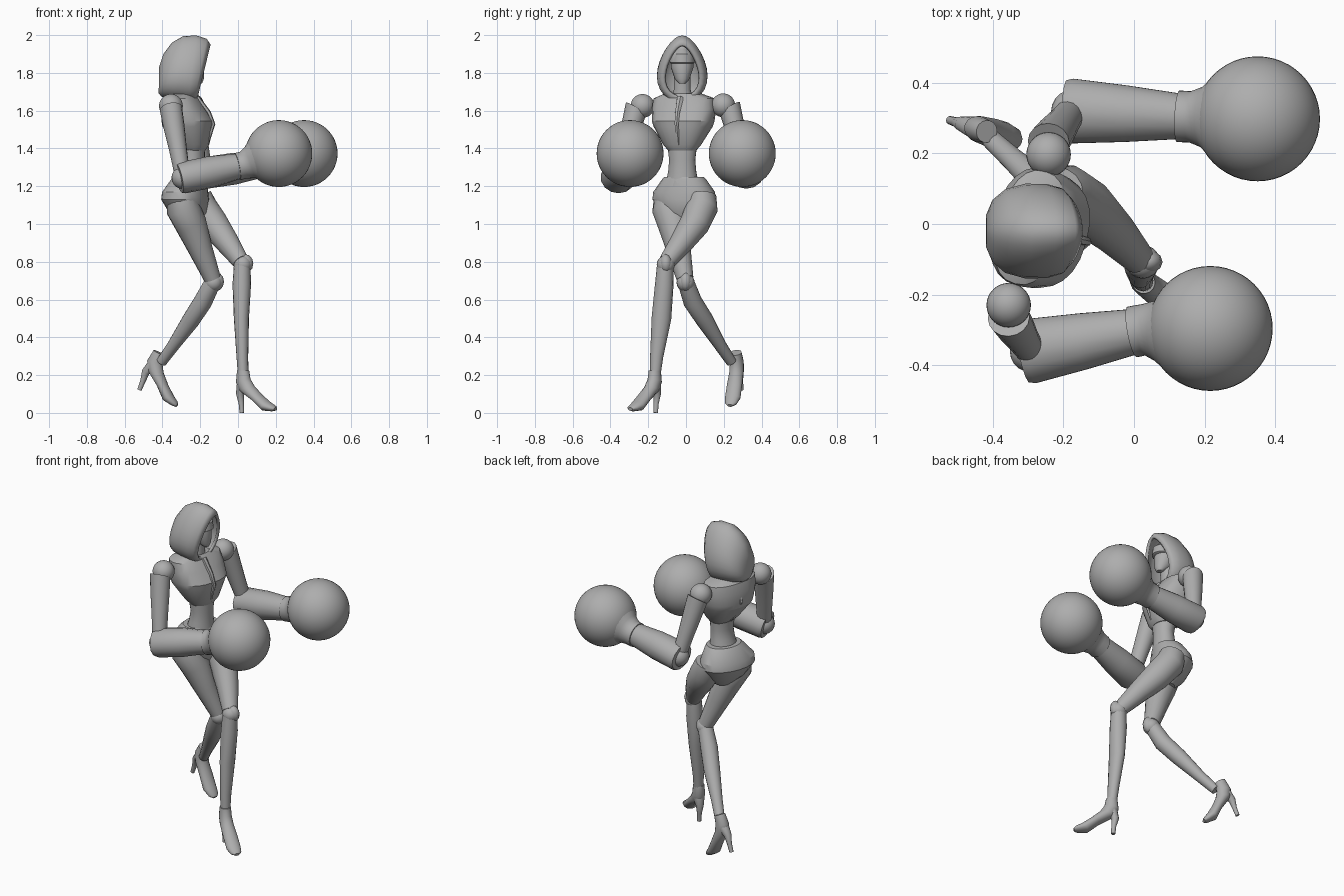
import bpy, bmesh, math
from mathutils import Vector, Matrix

if "Cube" in bpy.data.objects:
    bpy.data.objects.remove(bpy.data.objects["Cube"])

grey = bpy.data.materials.new("plain_grey")
grey.use_nodes = True
grey.diffuse_color = (0.42, 0.42, 0.42, 1)
grey.node_tree.nodes["Principled BSDF"].inputs["Base Color"].default_value = (0.42, 0.42, 0.42, 1)


def finish(name, bm, angle=40):
    bmesh.ops.recalc_face_normals(bm, faces=bm.faces)
    me = bpy.data.meshes.new(name)
    bm.to_mesh(me)
    bm.free()
    me.materials.append(grey)
    me.shade_smooth()
    me.set_sharp_from_angle(angle=math.radians(angle))
    ob = bpy.data.objects.new(name, me)
    bpy.context.collection.objects.link(ob)
    return ob


def skin(name, rings, start=True, end=True, angle=40):
    """Bridge closed rings of points into a surface."""
    bm = bmesh.new()
    loops = [[bm.verts.new(p) for p in ring] for ring in rings]
    n = len(loops[0])
    for a, b in zip(loops, loops[1:]):
        for i in range(n):
            j = (i + 1) % n
            bm.faces.new((a[i], a[j], b[j], b[i]))
    if start:
        bm.faces.new(loops[0])
    if end:
        bm.faces.new(loops[-1])
    return finish(name, bm, angle)


def circle(n):
    return [2 * math.pi * i / n for i in range(n)]


def body(name, rings, turn=-15, n=24, power=0.85, angle=40):
    """Stack of level sections: z, x, y, half depth, half width."""
    rot = Matrix.Rotation(math.radians(turn), 3, 'Z')

    def bend(v):
        return math.copysign(abs(v) ** power, v)
    return skin(name, [[Vector((x, y, z)) + rot @ Vector((d * bend(math.cos(t)), w * bend(math.sin(t)), 0))
                        for t in circle(n)] for z, x, y, d, w in rings], angle=angle)


def limb(name, path, n=16, angle=40):
    """Tube along (point, radius) pairs; a radius may be (main axis, other axis)."""
    pts = [Vector(p) for p, r in path]
    whole = (pts[-1] - pts[0]).normalized()
    ref = Vector((0, 0, 1)) if abs(whole.x) > 0.8 else Vector((1, 0, 0))
    rings = []
    for i, (p, r) in enumerate(path):
        t = (pts[min(i + 1, len(pts) - 1)] - pts[max(i - 1, 0)]).normalized()
        a = (ref - t * ref.dot(t)).normalized()
        b = t.cross(a)
        ra, rb = r if isinstance(r, tuple) else (r, r)
        rings.append([pts[i] + a * ra * math.cos(k) + b * rb * math.sin(k) for k in circle(n)])
    return skin(name, rings, angle=angle)


def ball(name, centre, radius, scale=(1, 1, 1), seg=32):
    bm = bmesh.new()
    bmesh.ops.create_uvsphere(bm, u_segments=seg, v_segments=seg // 2, radius=radius)
    bmesh.ops.scale(bm, vec=scale, verts=bm.verts)
    bmesh.ops.translate(bm, vec=centre, verts=bm.verts)
    return finish(name, bm)


# Torso, waist and neck
body("ribcage", [(1.39, -.235, -.02, .06, .075), (1.42, -.24, -.02, .085, .10),
                 (1.515, -.265, -.015, .13, .155), (1.545, -.265, -.015, .135, .165),
                 (1.61, -.285, -.01, .115, .172), (1.665, -.295, -.01, .09, .165),
                 (1.69, -.29, -.015, .065, .10)], angle=25)
body("waist", [(1.42, -.24, -.02, .065, .08), (1.34, -.235, -.02, .058, .07),
               (1.28, -.24, -.02, .062, .075), (1.2, -.25, -.02, .08, .09)], power=1)
body("neck", [(1.66, -.28, -.02, .055, .06), (1.71, -.27, -.02, .042, .045),
              (1.8, -.26, -.02, .04, .045)], power=1)
limb("sternum_ridge", [((-.215, -.03, 1.67), (.012, .02)), ((-.155, -.045, 1.59), (.012, .014)),
                       ((-.13, -.05, 1.53), (.01, .012)), ((-.165, -.04, 1.42), (.01, .006))], n=6)
limb("spine_ridge", [((-.365, .005, 1.67), (.012, .012)), ((-.395, .018, 1.55), (.01, .01)),
                     ((-.31, .0, 1.41), (.01, .006))], n=6)

# Pelvis shell
body("pelvis", [(1.25, -.255, -.01, .08, .105), (1.235, -.26, -.01, .09, .12),
                (1.17, -.28, -.01, .112, .168), (1.13, -.28, -.01, .118, .172),
                (1.06, -.265, -.01, .095, .125), (1.0, -.25, -.01, .045, .05)],
     turn=-20, power=0.95, angle=28)

# Head, mask and hood
body("head", [(1.745, -.205, -.02, .015, .018), (1.77, -.225, -.02, .045, .04),
              (1.83, -.25, -.02, .068, .06), (1.89, -.255, -.02, .068, .062),
              (1.94, -.26, -.02, .045, .04)], turn=0, power=1)
body("brow_mask", [(1.85, -.245, -.02, .068, .062), (1.855, -.245, -.02, .077, .066),
                   (1.9, -.245, -.02, .073, .06), (1.93, -.245, -.02, .04, .03)], turn=0, power=1)

hood_rings = []
for xt, zt, xb, zb, w in [(-.145, 1.95, -.215, 1.665, .098), (-.165, 1.98, -.235, 1.645, .122),
                          (-.22, 1.998, -.265, 1.645, .133), (-.29, 1.995, -.32, 1.655, .134),
                          (-.35, 1.96, -.375, 1.665, .118), (-.395, 1.9, -.405, 1.675, .088),
                          (-.418, 1.83, -.42, 1.69, .045)]:
    ring = []
    for t in circle(28):
        h = (1 + math.cos(t)) / 2
        ring.append(Vector((xb + (xt - xb) * h, -.02 + w * .97 * math.sin(t) * (1 - .27 * math.cos(t)),
                            zb + (zt - zb) * h)))
    hood_rings.append(ring)
hood = skin("hood", hood_rings, start=False)
shell = hood.modifiers.new("thickness", 'SOLIDIFY')
shell.thickness = .018
shell.offset = -1

# Arms: shoulder, pauldron sleeve, elbow, forearm, mitt
for side, s, shoulder, elbow, wrist, mitt in [
        ("right", -1, (-.355, -.23, 1.625), (-.292, -.36, 1.245), (.0, -.305, 1.305), (.216, -.296, 1.373)),
        ("left", 1, (-.242, .197, 1.628), (-.175, .32, 1.27), (.13, .305, 1.315), (.35, .298, 1.373))]:
    sh, el, wr, mi = (Vector(v) for v in (shoulder, elbow, wrist, mitt))
    ball(side + "_shoulder", sh, .063)
    top = sh + Vector((0, s * .035, -.015))
    sleeve = limb(side + "_upper_arm", [(top, (.06, .055)), (top.lerp(el, .25), (.056, .054)),
                                        (top.lerp(el, .6), (.047, .048)), (el, (.04, .042))], angle=35)
    # raise the outer lip of the sleeve
    for v in sleeve.data.vertices:
        if v.co.z > sh.z - .06:
            v.co.z += .35 * s * (v.co.y - top.y)
    ball(side + "_elbow", el, .06, seg=20)
    axis = (wr - el).normalized()
    limb(side + "_forearm", [(el - axis * .02, (.078, .088)), (el, (.084, .094)),
                             (el.lerp(wr, .5), (.084, .082)), (wr, (.068, .066))], n=14, angle=35)
    limb(side + "_mitt_cuff", [(wr - axis * .005, .073), (wr + axis * .03, .073),
                               (wr.lerp(mi, .3), .087), (wr.lerp(mi, .48), .128)], n=32, angle=50)
    ball(side + "_mitt", mi, .177, seg=48)

# Legs
limb("right_thigh", [((-.30, -.095, 1.15), .075), ((-.29, -.09, 1.08), .09), ((-.25, -.065, 1.0), .085),
                     ((-.20, -.04, .87), .065), ((-.135, -.005, .71), .045)])
limb("right_shin", [((-.135, .0, .69), .044), ((-.185, .035, .59), .05), ((-.25, .10, .49), .047),
                    ((-.34, .18, .36), .033), ((-.405, .24, .27), .028)])
limb("left_thigh", [((-.215, .085, 1.15), .075), ((-.195, .085, 1.09), .085), ((-.13, .045, 1.0), .08),
                    ((-.055, -.025, .9), .063), ((.015, -.10, .80), .045)])
limb("left_shin", [((.022, -.11, .78), .044), ((.02, -.115, .68), .049), ((.018, -.13, .5), (.04, .052)),
                   ((.023, -.155, .3), (.031, .035)), ((.027, -.163, .2), .028)])
for side, p in [("right", (-.13, -.002, .69)), ("left", (.025, -.107, .785))]:
    ball(side + "_knee", p, .048, seg=20)
    ball(side + "_kneecap", Vector(p) + Vector((.014, 0, .005)), .042, (1, .8, 1.2), seg=12)

# Heeled shoes: sections given as top point, sole point, half width
shoe = [((.033, .225), (-.033, .225), .032), ((.042, .18), (-.04, .16), .036),
        ((.07, .14), (-.015, .115), .038), ((.12, .095), (.07, .065), .042),
        ((.17, .06), (.135, .012), .042), ((.205, .04), (.19, .008), .032),
        ((.217, .028), (.213, .012), .015)]
for side, origin, turn, pitch in [("right", (-.515, .292, .118), -17, 27), ("left", (.027, -.165, 0), -37, 0)]:
    place = (Matrix.Translation(origin) @ Matrix.Rotation(math.radians(turn), 4, 'Z')
             @ Matrix.Rotation(math.radians(pitch), 4, 'Y'))
    rings = []
    for (ut, zt), (ub, zb), w in shoe:
        rings.append([place @ Vector(((ut + ub) / 2 + (ut - ub) / 2 * math.cos(t), w * math.sin(t),
                                      (zt + zb) / 2 + (zt - zb) / 2 * math.cos(t))) for t in circle(16)])
    skin(side + "_shoe", rings)
    limb(side + "_heel", [(place @ Vector((u, 0, z)), r) for u, z, r in
                          [(-.0, .15, .034), (-.02, .1, .022), (-.012, .05, .014), (-.008, 0, .012)]], n=10)
